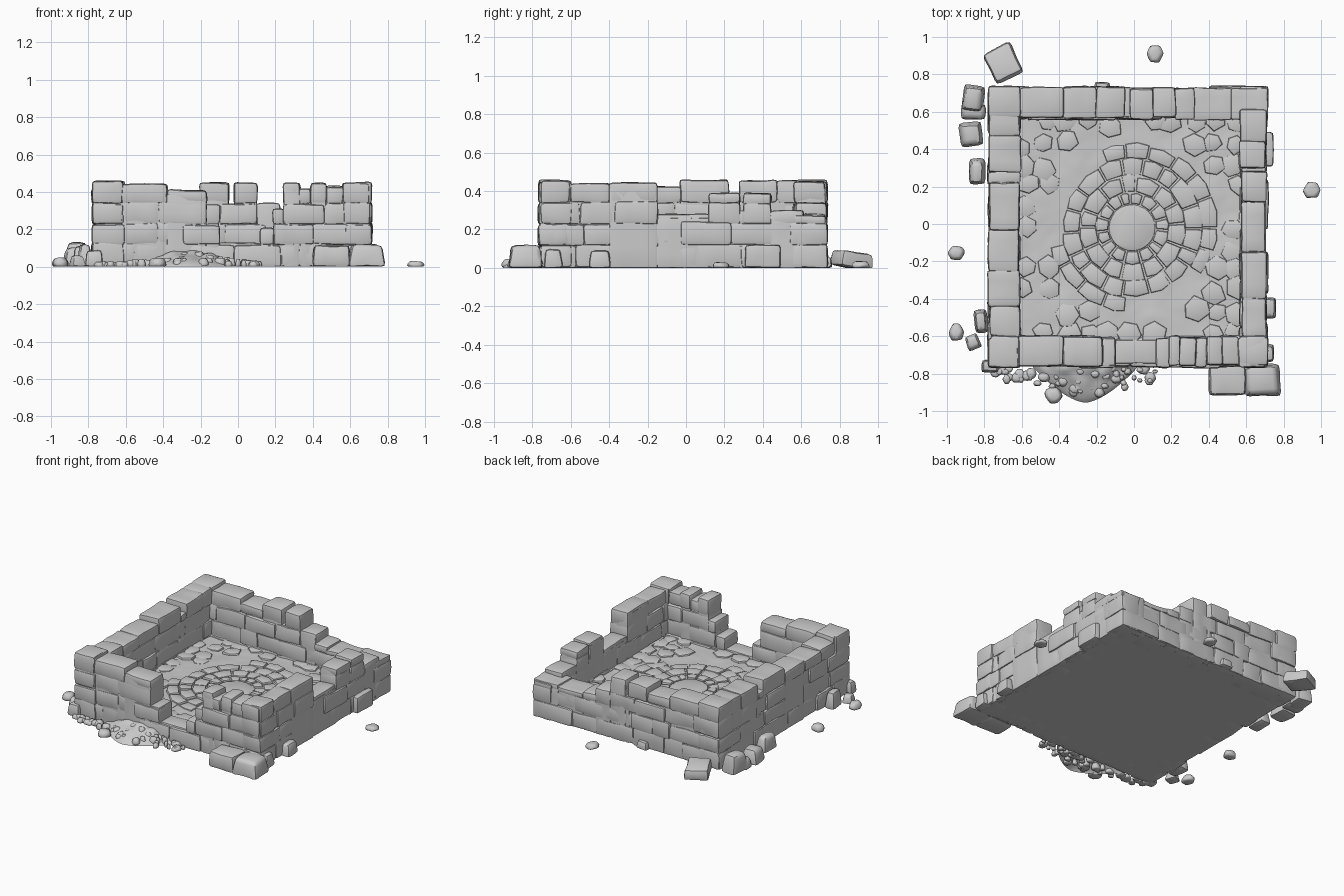
import bpy, bmesh, math, random
from mathutils import Vector, Matrix, noise

if "Cube" in bpy.data.objects:
    bpy.data.objects.remove(bpy.data.objects["Cube"])

random.seed(7)
R = random.uniform


def finish(bm, name, angle=50):
    bmesh.ops.recalc_face_normals(bm, faces=bm.faces)
    me = bpy.data.meshes.new(name)
    bm.to_mesh(me)
    bm.free()
    ob = bpy.data.objects.new(name, me)
    bpy.context.collection.objects.link(ob)
    bpy.ops.object.select_all(action='DESELECT')
    ob.select_set(True)
    bpy.context.view_layer.objects.active = ob
    bpy.ops.object.shade_smooth_by_angle(angle=math.radians(angle))
    return ob


def merge(bm, part):
    me = bpy.data.meshes.new("tmp")
    part.to_mesh(me)
    part.free()
    bm.from_mesh(me)
    bpy.data.meshes.remove(me)


def stone(bm, lo, hi, rot=0, tilt=0, amp=0.007, taper=0.0, r=0.02):
    """Worn block: bevelled box, subdivided, roughened with noise, kept above ground."""
    lo, hi = Vector(lo), Vector(hi)
    c, s = (lo + hi) / 2, hi - lo
    b = bmesh.new()
    bmesh.ops.create_cube(b, size=1)
    for v in b.verts:
        k = 1 - taper * (v.co.z + 0.5)
        v.co = Vector((v.co.x * s.x * k, v.co.y * s.y * k, v.co.z * s.z))
    bmesh.ops.bevel(b, geom=b.edges[:], offset=min(r, min(s) * 0.3), segments=2,
                    profile=0.6, affect='EDGES')
    for _ in range(2):
        long = [e for e in b.edges if e.calc_length() > 0.07]
        if long:
            bmesh.ops.subdivide_edges(b, edges=long, cuts=1, use_grid_fill=True)
    m = Matrix.Rotation(math.radians(rot), 3, 'Z') @ Matrix.Rotation(math.radians(tilt), 3, 'X')
    seed = Vector((R(0, 50), R(0, 50), R(0, 50)))
    for v in b.verts:
        p = m @ v.co
        p += noise.noise_vector(p * 8 + seed) * amp + noise.noise_vector(p * 22 + seed) * amp * 0.3
        v.co = p + c
        v.co.z = max(v.co.z, 0)
    merge(bm, b)


COURSES = [0, 0.125, 0.235, 0.345, 0.47]


def wall(name, prof, a, b, along_x):
    """prof: (start, end, height) along the wall; a..b: thickness range."""
    bm = bmesh.new()

    def put(u0, u1, z0, z1, inset, **kw):
        t0, t1 = a + inset + R(-.006, .01), b - inset + R(-.01, .006)
        if along_x:
            stone(bm, (u0, t0, z0), (u1, t1, z1), **kw)
        else:
            stone(bm, (t0, u0, z0), (t1, u1, z1), **kw)

    # solid core behind the joints
    for u0, u1, h in prof:
        put(max(u0, prof[0][0] + .015), min(u1, prof[-1][1] - .015), 0, h - 0.02, 0.01, amp=0.003, r=0.01)
    # courses of stones
    for z0, z1 in zip(COURSES, COURSES[1:]):
        runs = []
        for u0, u1, h in prof:
            if h < z0 + 0.025:
                continue
            top = min(h, z1)
            if runs and abs(runs[-1][2] - top) < 0.004 and abs(runs[-1][1] - u0) < 0.001:
                runs[-1][1] = u1
            else:
                runs.append([u0, u1, top])
        for u0, u1, top in runs:
            n = max(1, round((u1 - u0) / R(0.17, 0.25)))
            d = (u1 - u0) / n
            cuts = [u0] + [u0 + d * (i + R(-.28, .28)) for i in range(1, n)] + [u1]
            for c0, c1 in zip(cuts, cuts[1:]):
                dz = R(-.012, .006) if top == z1 else 0
                put(c0 - .003, c1 + .003, max(0, z0 - 0.008), top + dz, 0)
    finish(bm, name)


wall("front_wall", [(-.775, -.62, .458), (-.62, -.38, .445), (-.38, -.17, .41), (-.17, -.10, .25),
                    (-.10, .12, .148), (.12, .19, .21), (.19, .245, .31), (.245, .33, .45),
                    (.33, .39, .42), (.39, .47, .45), (.47, .56, .43), (.56, .713, .45)],
     -.765, -.60, True)
wall("back_wall", [(-.775, -.61, .458), (-.61, -.38, .44), (-.38, -.20, .41), (-.20, -.05, .45),
                   (-.05, -.02, .36), (-.02, .10, .45), (.10, .22, .34), (.22, .32, .28),
                   (.32, .52, .26), (.52, .713, .27)], .56, .732, True)
wall("left_wall", [(-.765, -.60, .455), (-.60, -.44, .43), (-.44, -.25, .42), (-.25, -.03, .425),
                   (-.03, .22, .458), (.22, .28, .39), (.28, .56, .455), (.56, .732, .455)],
     -.778, -.61, False)
wall("right_wall", [(-.765, -.60, .45), (-.60, -.40, .44), (-.40, -.15, .445), (-.15, .12, .28),
                    (.12, .28, .39), (.28, .30, .30), (.30, .44, .39), (.44, .61, .30),
                    (.61, .732, .26)], .565, .713, False)

# floor bed with a gently worn surface
bm = bmesh.new()
bmesh.ops.create_grid(bm, x_segments=60, y_segments=60, size=0.7)
for v in bm.verts:
    v.co += Vector((-.03, -.02, 0.106 + 0.008 * noise.noise(v.co * 6) + 0.003 * noise.noise(v.co * 20)))
rim = [e for e in bm.edges if e.is_boundary]
ext = bmesh.ops.extrude_edge_only(bm, edges=rim)['geom']
for v in [g for g in ext if isinstance(g, bmesh.types.BMVert)]:
    v.co.z = 0
bmesh.ops.holes_fill(bm, edges=[e for e in bm.edges if e.is_boundary], sides=0)
finish(bm, "floor_bed")


def paver(bm, pts, top):
    b = bmesh.new()
    f = b.faces.new([b.verts.new((x, y, 0.09)) for x, y in pts])
    g = bmesh.ops.extrude_face_region(b, geom=[f])['geom']
    for v in [q for q in g if isinstance(q, bmesh.types.BMVert)]:
        v.co.z = top + R(-.004, .004)
    rim = [e for e in b.edges if min(v.co.z for v in e.verts) > 0.1]
    bmesh.ops.bevel(b, geom=rim, offset=0.01, segments=2, profile=0.5, affect='EDGES')
    merge(bm, b)


# circular paving: hub, kerb ring and radiating rings
bm = bmesh.new()
CX, CY = -.01, -.02
paver(bm, [(CX + .125 * math.cos(i * math.tau / 24), CY + .125 * math.sin(i * math.tau / 24))
           for i in range(24)], 0.114)
for r0, r1, n in [(.13, .19, 15), (.195, .28, 14), (.285, .37, 18), (.375, .45, 19)]:
    off = R(0, 1)
    edges = [(i + off + R(-.2, .2)) * math.tau / n for i in range(n)]
    edges.append(edges[0] + math.tau)
    for a0, a1 in zip(edges, edges[1:]):
        if r1 > .4 and R(0, 1) < .4:
            continue
        g, ro = 0.004 / r0, r1 + R(-.012, .008)
        pol = [(r0, a0 + g), (ro, a0 + g), (ro + .008, (a0 + a1) / 2), (ro, a1 - g), (r0, a1 - g)]
        paver(bm, [(CX + r * math.cos(a), CY + r * math.sin(a)) for r, a in pol], 0.119 + R(-.005, .006))
finish(bm, "circular_paving", 40)

# irregular flagstones in the outer floor
bm = bmesh.new()
for i in range(-5, 6):
    for j in range(-5, 6):
        x, y = -.02 + i * .112 + R(-.02, .02), -.02 + j * .112 + R(-.02, .02)
        if math.hypot(x - CX, y - CY) < .49 or R(0, 1) < .15:
            continue
        rr, ph = R(.055, .075), R(0, 6)
        paver(bm, [(x + rr * R(.8, 1.1) * math.cos(ph + k * math.tau / 6),
                    y + rr * R(.8, 1.1) * math.sin(ph + k * math.tau / 6)) for k in range(6)],
              0.115 + R(-.004, .006))
finish(bm, "outer_flagstones", 40)

# fallen blocks at the wall feet: x, y, w, d, h, rotation, tilt, taper
bm = bmesh.new()
for x, y, w, d, h, rot, tilt, tp in [
        (.50, -.835, .20, .16, .115, 0, 0, .04), (.685, -.835, .20, .18, .118, 2, 0, .2),
        (-.70, .86, .17, .19, .085, 26, -8, .1), (-.86, .67, .12, .16, .13, -8, 0, .25),
        (-.87, .48, .13, .14, .10, 6, 0, .3), (-.84, .28, .09, .15, .11, 0, 0, .3),
        (-.86, .60, .14, .09, .08, 0, 0, .2), (-.82, -.52, .08, .13, .12, 8, 0, .3),
        (-.86, -.63, .08, .09, .06, 20, 0, .3), (-.77, -.76, .10, .07, .09, 0, 0, .2),
        (.715, .40, .06, .19, .12, 0, 0, .05), (.725, -.45, .07, .12, .09, 0, 0, .2),
        (.715, -.69, .07, .10, .10, 0, 0, .2), (-.17, .735, .09, .05, .06, 0, 0, .2)]:
    stone(bm, (x - w / 2, y - d / 2, 0), (x + w / 2, y + d / 2, h), rot, tilt, taper=tp, r=.025)
finish(bm, "fallen_blocks")


def pebble(bm, x, y, w, d, h):
    b = bmesh.new()
    n = 6
    for r, z in [(.85, 0), (1, .4), (.65, 1)]:
        for k in range(n):
            a = (k + R(-.25, .25)) * math.tau / n
            b.verts.new((x + w * r * math.cos(a), y + d * r * math.sin(a), h * z * R(.9, 1)))
    res = bmesh.ops.convex_hull(b, input=b.verts[:])
    bmesh.ops.delete(b, geom=[v for v in b.verts if not v.link_faces], context='VERTS')
    bmesh.ops.bevel(b, geom=b.edges[:], offset=min(w, d, h) * .12, segments=1, affect='EDGES')
    merge(bm, b)


# loose pebbles lying around
bm = bmesh.new()
for x, y, w, d, h in [(.113, .91, .048, .056, .035), (.95, .18, .05, .052, .03),
                      (-.95, -.155, .05, .045, .05), (-.95, -.58, .045, .055, .05),
                      (-.43, -.915, .055, .05, .05), (-.68, -.83, .025, .03, .03)]:
    pebble(bm, x, y, w, d, h)
finish(bm, "loose_pebbles", 60)

# rubble heap spilled under the front breach
bm = bmesh.new()
bmesh.ops.create_grid(bm, x_segments=44, y_segments=16, size=1)
for v in bm.verts:
    x, t = -.26 + v.co.x * .28, (v.co.y + 1) / 2
    reach = .19 * (1 - abs(v.co.x) ** 1.6) + .01
    p = Vector((x, -.755 - reach * t, 0))
    p.z = max(0, .085 * (1 - t) ** .7 * (1 - v.co.x ** 2) + .025 * noise.noise(p * 16) * (1 - t))
    v.co = p
finish(bm, "rubble_heap")
bm = bmesh.new()
for k in range(55):
    x = R(-.75, .12)
    t = max(0, 1 - abs(x + .25) / .4)
    y, s = -.77 - R(0, .05 + .11 * t), R(.015, .038)
    pebble(bm, x, y, s, s * R(.7, 1.1), max(.02, .03 + .07 * t * (1 - (-.77 - y) / .18)) * R(.7, 1))
finish(bm, "rubble_stones", 60)
